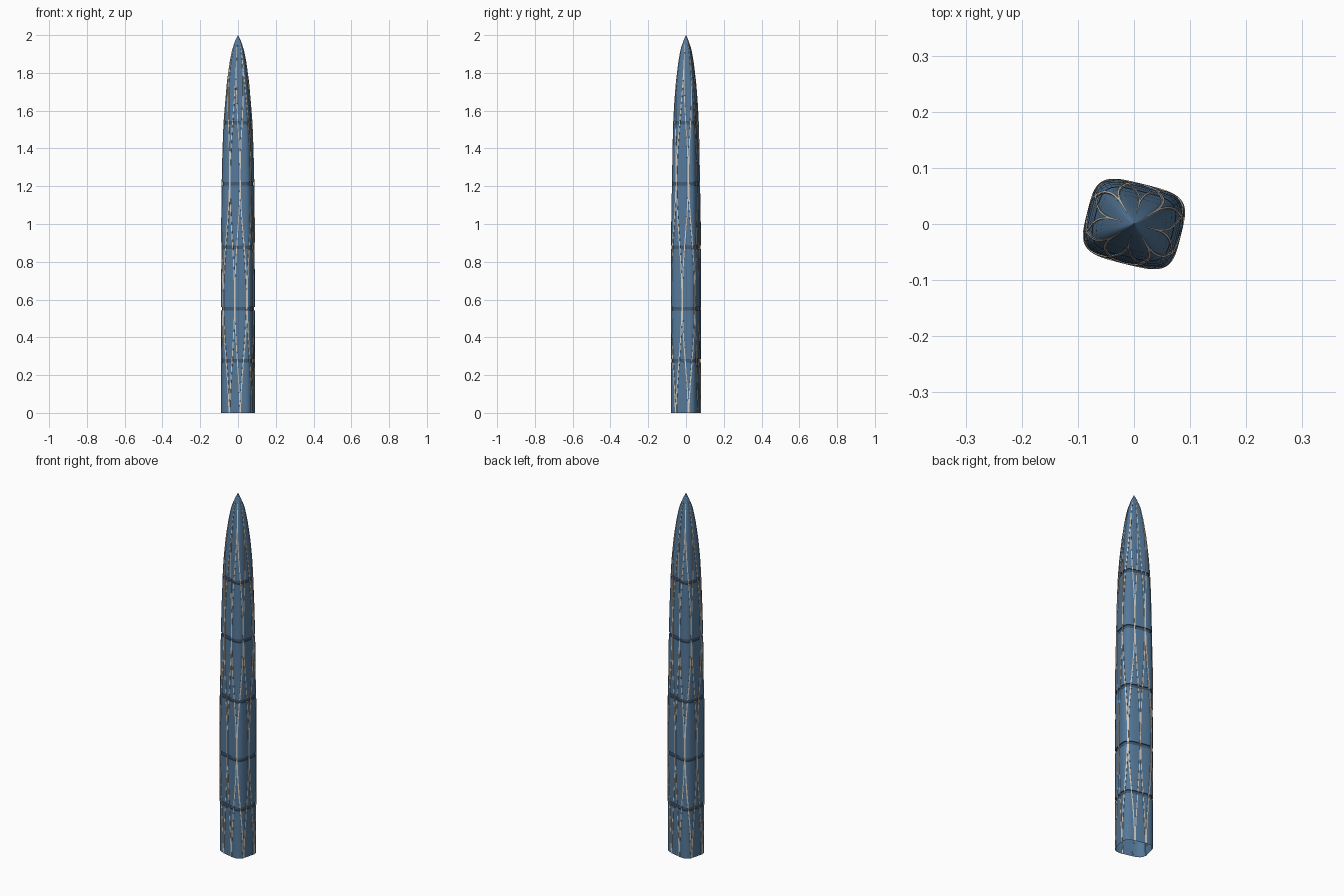
import bpy, bmesh, math
from mathutils import Matrix

cube = bpy.data.objects.get("Cube")
if cube:
    bpy.data.objects.remove(cube)


def material(name, rgb):
    m = bpy.data.materials.new(name)
    m.use_nodes = True
    m.diffuse_color = (*rgb, 1)
    m.node_tree.nodes["Principled BSDF"].inputs["Base Color"].default_value = (*rgb, 1)
    return m


GLASS = material("blue glass", (0.09, 0.19, 0.32))
DARK = material("dark band", (0.05, 0.10, 0.17))
TRIM = material("pale trim", (0.62, 0.58, 0.53))

HALF_X, HALF_Y, SQUARENESS, TURN = 0.084, 0.071, 4, math.radians(-14)
SIDES = 64
BANDS = (0.275, 0.552, 0.877, 1.213, 1.535)
TAPER = [(0, 1), (0.7, 1), (0.95, 0.985), (1.22, 0.95), (1.4, 0.9), (1.54, 0.84),
         (1.65, 0.76), (1.75, 0.66), (1.85, 0.51), (1.92, 0.36), (1.97, 0.17), (2.0, 0.01)]


def width_at(z):
    for (z0, w0), (z1, w1) in zip(TAPER, TAPER[1:]):
        if z <= z1:
            return w0 + (w1 - w0) * (z - z0) / (z1 - z0)
    return TAPER[-1][1]


def surface(angle, z, offset=0.0):
    """Point on the rounded rectangular tower, moved outwards by offset."""
    c, s = math.cos(angle), math.sin(angle)
    r = (abs(c / HALF_X) ** SQUARENESS + abs(s / HALF_Y) ** SQUARENESS) ** (-1 / SQUARENESS)
    r = r * width_at(z) + offset
    return (r * c, r * s, z)


def finish(bm, name, mats):
    bmesh.ops.rotate(bm, verts=bm.verts, matrix=Matrix.Rotation(TURN, 3, "Z"))
    mesh = bpy.data.meshes.new(name)
    bm.to_mesh(mesh)
    bm.free()
    for m in mats:
        mesh.materials.append(m)
    ob = bpy.data.objects.new(name, mesh)
    bpy.context.collection.objects.link(ob)
    bpy.ops.object.select_all(action="DESELECT")
    ob.select_set(True)
    bpy.context.view_layer.objects.active = ob
    bpy.ops.object.shade_smooth_by_angle(angle=math.radians(40))


def loft(name, levels, mats):
    """Stack rings of (z, offset, material of the faces above); the foot stays open."""
    bm = bmesh.new()
    rings = [[bm.verts.new(surface(math.tau * i / SIDES, z, off)) for i in range(SIDES)]
             for z, off, _ in levels]
    for lower, upper, (_, _, mat) in zip(rings, rings[1:], levels):
        for i in range(SIDES):
            j = (i + 1) % SIDES
            bm.faces.new((lower[i], lower[j], upper[j], upper[i])).material_index = mat
    bm.faces.new(rings[-1])
    finish(bm, name, mats)


# Tower shaft, with a shallow dark recess between the storeys
levels = [(0, 0, 0)]
for a, b in zip((0,) + BANDS, BANDS):
    levels += [(a + (b - a) * k / 4, 0, 0) for k in (1, 2, 3)]
    levels += [(b - 0.009, 0, 1), (b - 0.009, -0.005, 1),
               (b + 0.009, -0.005, 1), (b + 0.009, 0, 0)]
levels += [(z, 0, 0) for z in (1.6, 1.65, 1.7, 1.75, 1.8, 1.85, 1.89, 1.92, 1.95, 1.97, 1.985, 2.0)]
loft("tower_shaft", levels, [GLASS, DARK])


# Curved trim lines that part and meet again, making petal-shaped panels
def trim(name, half_width, proud, count=8, steps=80, top=1.95):
    bm = bmesh.new()
    for k in range(count):
        for side in (-1, 1):
            rows = []
            for n in range(steps + 1):
                z = top * n / steps
                spread = 0.5 + 0.47 * math.cos(math.tau * (z - 1.25) / 1.3)
                angle = math.tau * k / count + side * spread * math.pi / count
                half = half_width / 0.08 * min(1, 0.4 / width_at(z) + 0.6)
                rows.append([bm.verts.new(surface(angle + d, z, o)) for d, o in
                             ((-half, -0.002), (-half, proud), (half, proud), (half, -0.002))])
            for lo, hi in zip(rows, rows[1:]):
                for i in range(3):
                    bm.faces.new((lo[i], lo[i + 1], hi[i + 1], hi[i])).normal_flip()
    bmesh.ops.recalc_face_normals(bm, faces=bm.faces)
    finish(bm, name, [TRIM])


trim("petal_trim", 0.0026, 0.002)
